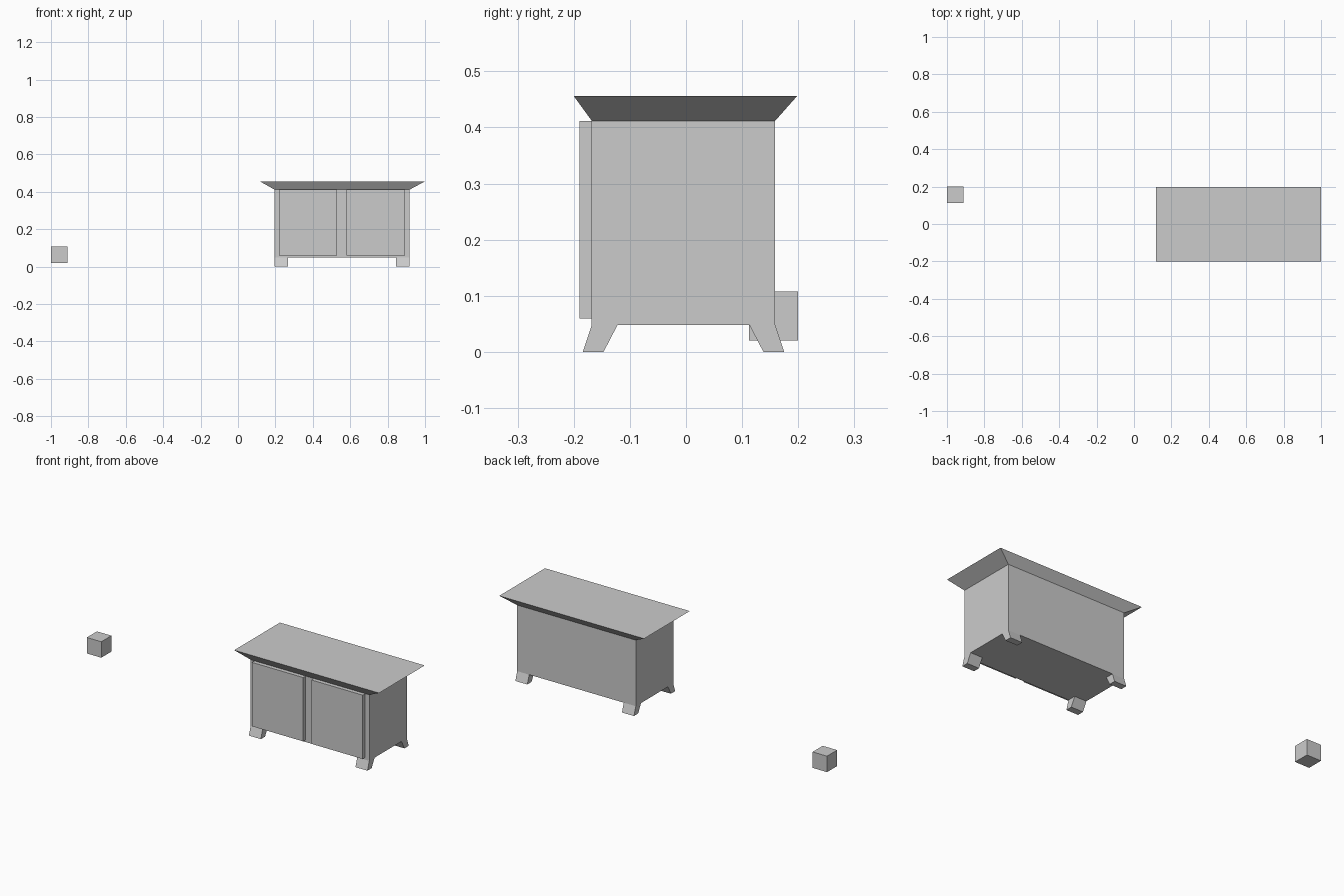
import bpy, bmesh

if "Cube" in bpy.data.objects:
    bpy.data.objects.remove(bpy.data.objects["Cube"])


def loft(name, lower, upper):
    """Closed solid between two horizontal rectangles (x0, x1, y0, y1, z)."""
    bm = bmesh.new()
    rings = []
    for x0, x1, y0, y1, z in (lower, upper):
        rings.append([bm.verts.new((x, y, z)) for x, y in
                      ((x0, y0), (x1, y0), (x1, y1), (x0, y1))])
    low, high = rings
    bm.faces.new(low[::-1])
    bm.faces.new(high)
    for i in range(4):
        j = (i + 1) % 4
        bm.faces.new((low[i], low[j], high[j], high[i]))
    mesh = bpy.data.meshes.new(name)
    bm.to_mesh(mesh)
    bm.free()
    obj = bpy.data.objects.new(name, mesh)
    bpy.context.collection.objects.link(obj)
    return obj


def box(name, x0, x1, y0, y1, z0, z1):
    return loft(name, (x0, x1, y0, y1, z0), (x0, x1, y0, y1, z1))


LEFT, RIGHT, FRONT, BACK = 0.195, 0.918, -0.168, 0.159
BASE, SHOULDER, TOP = 0.048, 0.412, 0.456

# Cabinet carcass and its flared top
box("cabinet_body", LEFT, RIGHT, FRONT, BACK, BASE, SHOULDER)
loft("flared_top", (LEFT, RIGHT, FRONT, BACK, SHOULDER),
     (0.117, 1.0, -0.2, 0.198, TOP))

# Two raised door panels
for side, x0, x1 in (("left", 0.218, 0.53), ("right", 0.581, 0.893)):
    box(side + "_door", x0, x1, -0.19, FRONT, 0.06, SHOULDER)

# Four feet, splayed forwards and backwards
for side, x0, x1 in (("left", LEFT, 0.268), ("right", 0.845, RIGHT)):
    loft("front_" + side + "_foot", (x0, x1, -0.184, -0.147, 0),
         (x0, x1, FRONT, -0.122, BASE))
    loft("back_" + side + "_foot", (x0, x1, 0.138, 0.175, 0),
         (x0, x1, 0.113, BACK, BASE))

# Separate small cube off to the side
box("small_cube", -1.0, -0.912, 0.112, 0.2, 0.02, 0.108)
